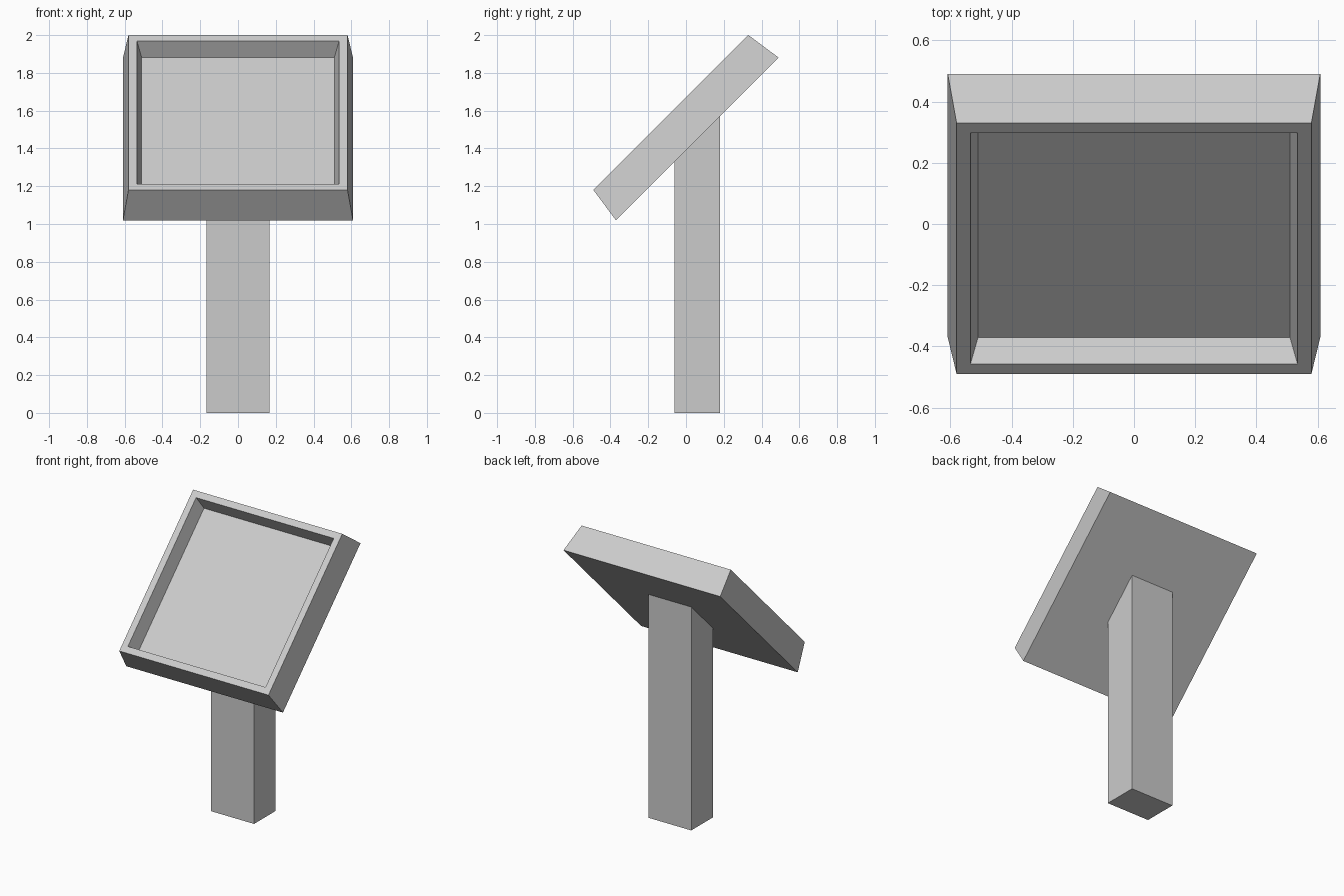
import bpy, bmesh, math

if "Cube" in bpy.data.objects:
    bpy.data.objects.remove(bpy.data.objects["Cube"])


def make_object(name, bm):
    bmesh.ops.recalc_face_normals(bm, faces=bm.faces)
    mesh = bpy.data.meshes.new(name)
    bm.to_mesh(mesh)
    bm.free()
    obj = bpy.data.objects.new(name, mesh)
    bpy.context.collection.objects.link(obj)
    return obj


def square_ring(bm, half, z):
    return [bm.verts.new((sx * half, sy * half, z))
            for sx, sy in ((-1, -1), (1, -1), (1, 1), (-1, 1))]


# Tilted display panel: back, outer rim, inner rim, recessed floor
bm = bmesh.new()
rings = [square_ring(bm, half, z) for half, z in
         ((0.609, -0.198), (0.58, 0), (0.535, 0), (0.51, -0.099))]
for a, b in zip(rings, rings[1:]):
    for i in range(4):
        j = (i + 1) % 4
        bm.faces.new((a[i], a[j], b[j], b[i]))
bm.faces.new(rings[0][::-1])
bm.faces.new(rings[-1])
panel = make_object("display_panel", bm)
panel.location = (0, -0.08, 1.59)
panel.rotation_euler.x = math.radians(45)

# Support post with its top cut to the slope of the panel back
bm = bmesh.new()
profile = [(-0.06, 0), (0.18, 0), (0.18, 1.57), (-0.06, 1.33)]
side = bm.faces.new([bm.verts.new((-0.167, y, z)) for y, z in profile])
new = bmesh.ops.extrude_face_region(bm, geom=[side], use_keep_orig=True)["geom"]
bmesh.ops.translate(bm, vec=(0.334, 0, 0),
                    verts=[g for g in new if isinstance(g, bmesh.types.BMVert)])
make_object("support_post", bm)
